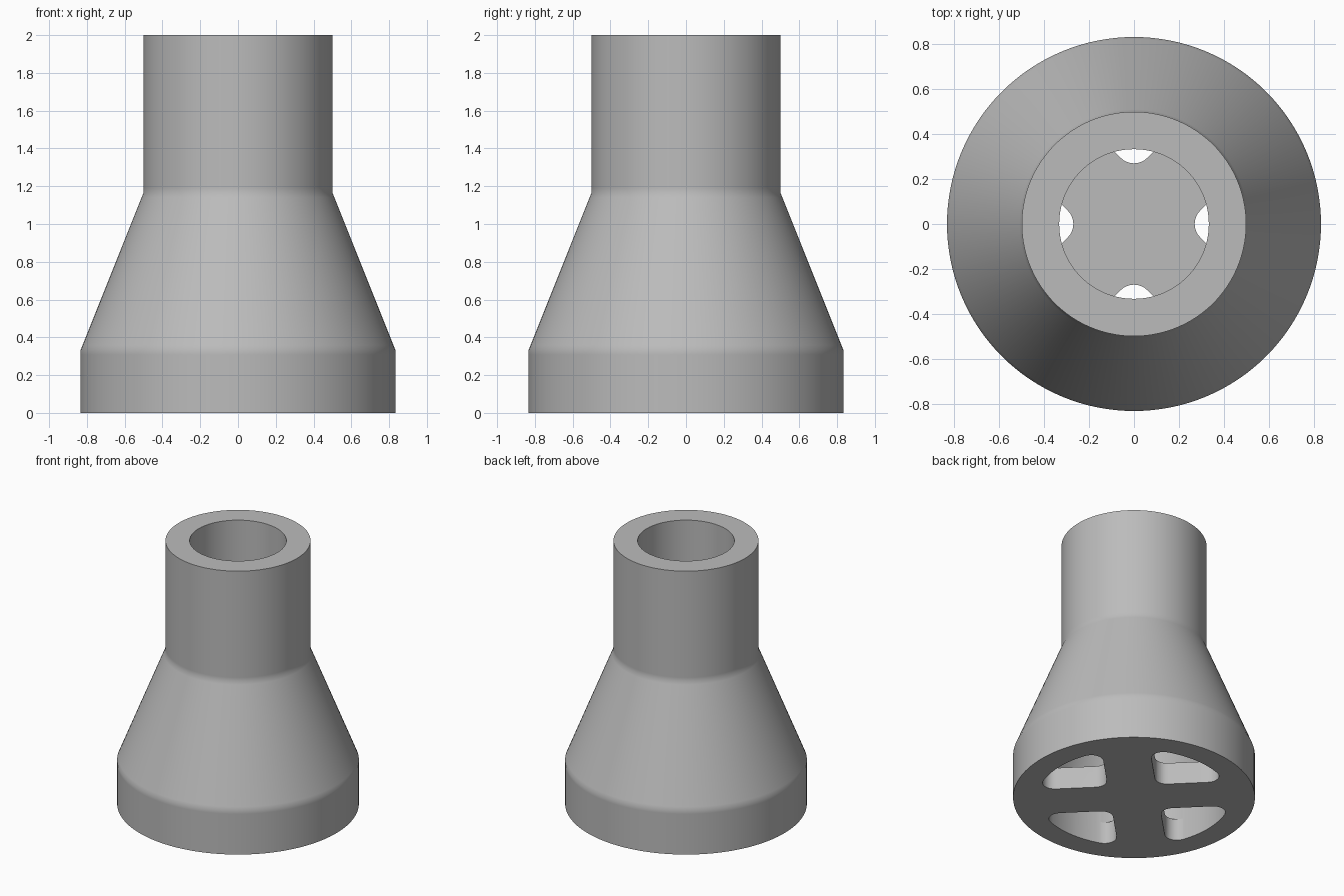
import bpy, bmesh, math
from mathutils import Matrix, Vector

if "Cube" in bpy.data.objects:
    bpy.data.objects.remove(bpy.data.objects["Cube"])

U = 1 / 6          # base unit: wall and floor thickness
SEGMENTS = 128

grey = bpy.data.materials.new("grey")
grey.diffuse_color = (0.5, 0.5, 0.5, 1)
grey.use_nodes = True
grey.node_tree.nodes["Principled BSDF"].inputs["Base Color"].default_value = grey.diffuse_color


def make_object(name, bm):
    bmesh.ops.recalc_face_normals(bm, faces=bm.faces)
    mesh = bpy.data.meshes.new(name)
    bm.to_mesh(mesh)
    bm.free()
    mesh.materials.append(grey)
    obj = bpy.data.objects.new(name, mesh)
    bpy.context.collection.objects.link(obj)
    return obj


def lathe(name, profile):
    bm = bmesh.new()
    verts = [bm.verts.new((r, 0, z)) for r, z in profile]
    edges = [bm.edges.new(pair) for pair in zip(verts, verts[1:])]
    bmesh.ops.spin(bm, geom=verts + edges, cent=(0, 0, 0), axis=(0, 0, 1),
                   angle=math.tau, steps=SEGMENTS, use_duplicate=False)
    bmesh.ops.remove_doubles(bm, verts=bm.verts, dist=1e-5)
    return make_object(name, bm)


def wall(radius_low, radius_high):
    """Wide skirt, cone and neck, with support rows beside each bend."""
    d = 0.025
    slope = (radius_high - radius_low) / (5 * U)
    return [(radius_low, 2 * U - d), (radius_low, 2 * U),
            (radius_low + slope * d, 2 * U + d),
            (radius_high - slope * d, 7 * U - d),
            (radius_high, 7 * U), (radius_high, 7 * U + d)]


def arc(cx, cy, r, start, end, steps):
    return [(cx + r * math.cos(start + (end - start) * i / steps),
             cy + r * math.sin(start + (end - start) * i / steps))
            for i in range(steps + 1)]


# Hollow body with a floor
body = lathe("nozzle_body",
             [(0, 0), (5 * U, 0)] + wall(5 * U, 3 * U)
             + [(3 * U, 2), (2 * U, 2)] + wall(4 * U, 2 * U)[::-1]
             + [(4 * U, U), (0, U)])

# Rounded quadrant slot outline, between the arms of the floor cross
fillet = U / 2
near = U + fillet
reach = 4 * U - fillet
far = math.sqrt(reach ** 2 - near ** 2)
a = math.atan2(near, far)
outline = (arc(near, near, fillet, math.pi, 1.5 * math.pi, 8)
           + arc(far, near, fillet, -math.pi / 2, a, 8)
           + arc(0, 0, 4 * U, a, math.pi / 2 - a, 16)[1:-1]
           + arc(near, far, fillet, math.pi / 2 - a, math.pi, 8))

# Four slot cutters, one on each axis
bm = bmesh.new()
for k in range(4):
    turn = Matrix.Rotation(math.pi / 4 + k * math.pi / 2, 3, 'Z')
    face = bm.faces.new([bm.verts.new(turn @ Vector((x, y, -0.1))) for x, y in outline])
    top = bmesh.ops.extrude_face_region(bm, geom=[face])
    bmesh.ops.translate(bm, vec=(0, 0, 0.1 + 1.5 * U),
                        verts=[g for g in top["geom"] if isinstance(g, bmesh.types.BMVert)])
cutter = make_object("slot_cutter", bm)
cutter.hide_render = True

# Cut the slots, then smooth the round walls
cut = body.modifiers.new("slots", 'BOOLEAN')
cut.operation = 'DIFFERENCE'
cut.solver = 'EXACT'
cut.object = cutter
bpy.context.view_layer.objects.active = body
body.select_set(True)
bpy.ops.object.modifier_apply(modifier=cut.name)
bpy.data.objects.remove(cutter)
bpy.ops.object.shade_smooth_by_angle(angle=math.radians(30))
